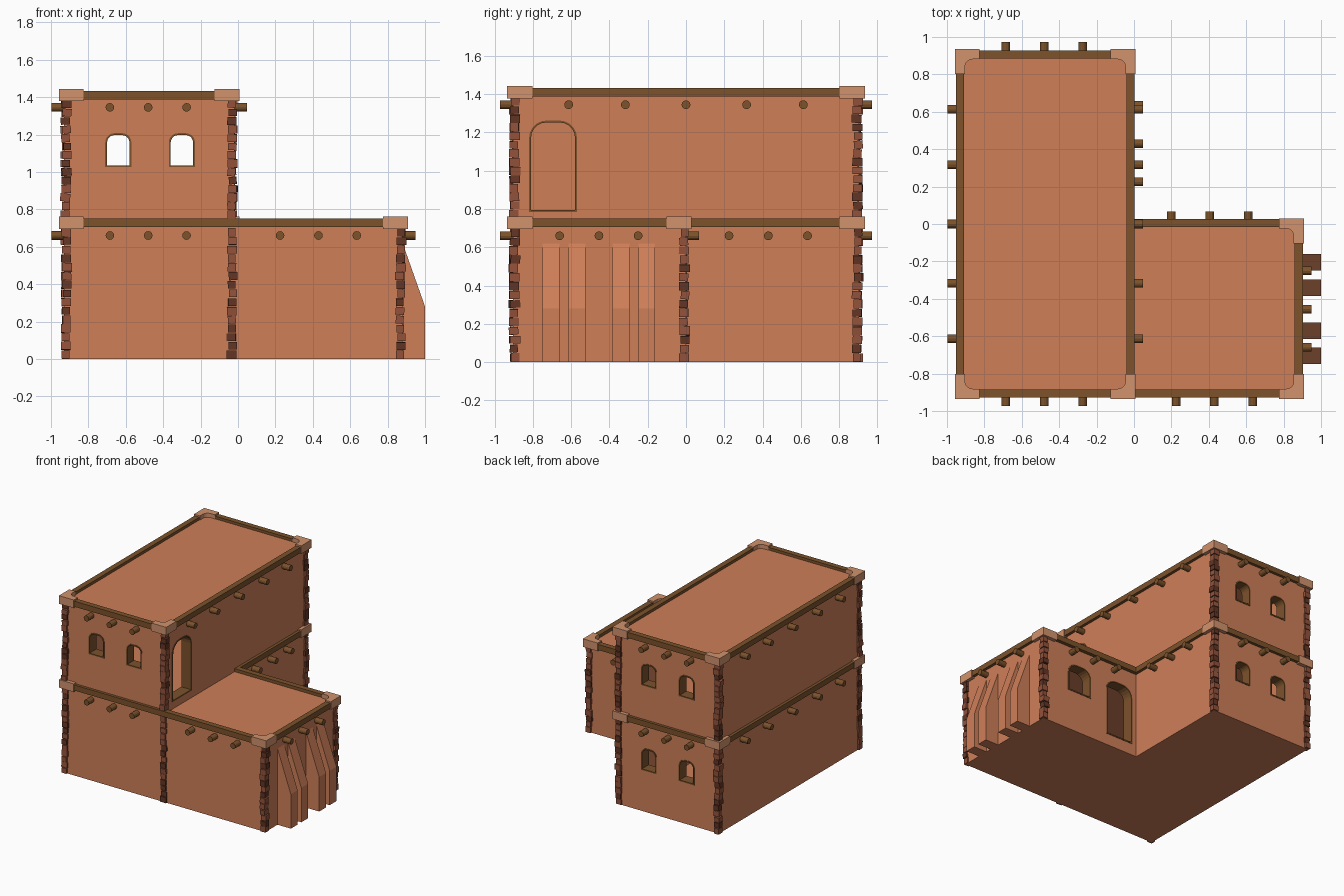
import bpy, bmesh, math, random
from mathutils import Matrix, Vector

if "Cube" in bpy.data.objects:
    bpy.data.objects.remove(bpy.data.objects["Cube"])

random.seed(4)


def mat(name, c):
    m = bpy.data.materials.new(name)
    m.diffuse_color = (*c, 1)
    m.use_nodes = True
    m.node_tree.nodes["Principled BSDF"].inputs["Base Color"].default_value = m.diffuse_color
    return m


ADOBE = mat("adobe clay", (0.62, 0.21, 0.097))
PALE = mat("pale clay", (0.64, 0.29, 0.155))
WOOD = mat("wood", (0.20, 0.085, 0.024))
REDST = mat("red stone", (0.29, 0.085, 0.043))
DARKST = mat("dark stone", (0.125, 0.036, 0.018))

L, R, F, B = -0.93, -0.02, -0.905, 0.905      # main block walls
WR, WB = 0.88, 0.0                            # wing right and back walls
T = 0.08                                      # wall thickness
Z1, Z2 = 0.725, 1.41                          # roof heights


def finish(bm, name, *mats):
    bmesh.ops.recalc_face_normals(bm, faces=bm.faces)
    me = bpy.data.meshes.new(name)
    bm.to_mesh(me)
    bm.free()
    for m in mats:
        me.materials.append(m)
    ob = bpy.data.objects.new(name, me)
    bpy.context.collection.objects.link(ob)
    return ob


def place(axis, p, d):
    """2D profile point p at depth d along an axis."""
    return {'x': (d, p[0], p[1]), 'y': (p[0], d, p[1]), 'z': (p[0], p[1], d)}[axis]


def prism(bm, pts, axis, lo, hi):
    a = [bm.verts.new(place(axis, p, lo)) for p in pts]
    b = [bm.verts.new(place(axis, p, hi)) for p in pts]
    bm.faces.new(a)
    bm.faces.new(b[::-1])
    for i in range(len(pts)):
        j = (i + 1) % len(pts)
        bm.faces.new((a[i], b[i], b[j], a[j]))


def box(bm, x0, x1, y0, y1, z0, z1):
    prism(bm, [(x0, y0), (x1, y0), (x1, y1), (x0, y1)], 'z', z0, z1)


def solid(name, pts, axis, lo, hi, m):
    bm = bmesh.new()
    prism(bm, pts, axis, lo, hi)
    return finish(bm, name, m)


def cut(target, cutter):
    md = target.modifiers.new("cut", 'BOOLEAN')
    md.operation, md.solver, md.object = 'DIFFERENCE', 'EXACT', cutter
    bpy.context.view_layer.objects.active = target
    bpy.ops.object.modifier_apply(modifier=md.name)
    bpy.data.objects.remove(cutter)


def rect(x0, x1, y0, y1):
    return [(x0, y0), (x1, y0), (x1, y1), (x0, y1)]


def ell(t):
    return [(L + t, F + t), (WR - t, F + t), (WR - t, WB - t), (R - t, WB - t),
            (R - t, B - t), (L + t, B - t)]


# hollow storeys
lower = solid("lower_storey", ell(0), 'z', 0, Z1, ADOBE)
cut(lower, solid("room_cutter", ell(T), 'z', 0.04, Z1 - 0.05, ADOBE))
upper = solid("upper_storey", rect(L, R, F, B), 'z', Z1, Z2, ADOBE)
cut(upper, solid("room_cutter", rect(L + T, R - T, F + T, B - T), 'z', Z1 + 0.04, Z2 - 0.05, ADOBE))


def arch(c, w, z0, z1, r, inset=0.0):
    """Opening outline with a rounded head."""
    h, z0, z1, rr = w / 2 - inset, z0 + inset, z1 - inset, r - inset
    pts = [(c - h, z0), (c + h, z0)]
    for s, start in ((1, 0), (-1, 90)):
        for i in range(6):
            a = math.radians(start + 18 * i)
            pts.append((c + s * (h - rr) + rr * math.cos(a), z1 - rr + rr * math.sin(a)))
    return pts


def opening(name, target, axis, wall, out, c, w, z0, z1, r):
    """Cut a hole through the wall and line it with a wooden frame."""
    d0, d1 = wall + out * 0.004, wall - out * (T + 0.004)
    cut(target, solid("hole_cutter", arch(c, w, z0, z1, r), axis,
                      wall + out * 0.05, wall - out * (T + 0.05), ADOBE))
    bm = bmesh.new()
    loops = [[bm.verts.new(place(axis, p, d)) for p in arch(c, w, z0, z1, r, i)]
             for d, i in ((d0, 0), (d0, 0.01), (d1, 0.01), (d1, 0))]
    n = len(loops[0])
    for k in range(4):
        a, b = loops[k], loops[(k + 1) % 4]
        for i in range(n):
            j = (i + 1) % n
            bm.faces.new((a[i], a[j], b[j], b[i]))
    finish(bm, name, WOOD)


for x in (-0.64, -0.30):
    opening("front_window_frame", upper, 'y', F, -1, x, 0.14, 1.025, 1.207, 0.05)
    opening("back_window_frame", upper, 'y', B, 1, x, 0.14, 1.025, 1.207, 0.05)
    opening("back_lower_window_frame", lower, 'y', B, 1, x, 0.14, 0.335, 0.517, 0.05)
opening("upper_door_frame", upper, 'x', R, 1, -0.695, 0.25, 0.785, 1.262, 0.09)
opening("lower_door_frame", lower, 'y', WB, 1, 0.145, 0.25, 0.095, 0.572, 0.09)
opening("wing_window_frame", lower, 'y', WB, 1, 0.53, 0.22, 0.335, 0.572, 0.08)

# sloped buttresses on the wing
bm = bmesh.new()
for y in (-0.705, -0.57, -0.34, -0.205):
    prism(bm, [(WR - 0.03, 0), (1.0, 0), (1.0, 0.28), (WR, 0.62), (WR - 0.03, 0.62)],
          'y', y - 0.044, y + 0.044)
finish(bm, "buttresses", ADOBE)


# wooden roof edge rails
def rail(bm, axis, wall, out, a, b, z0, z1):
    lo, hi = sorted((wall + out * 0.023, wall - out * 0.021))
    if axis == 'x':
        box(bm, a, b, lo, hi, z0, z1)
    else:
        box(bm, lo, hi, a, b, z0, z1)


for name, z0, z1 in (("lower_roof_rails", 0.705, 0.75), ("upper_roof_rails", 1.387, 1.432)):
    bm = bmesh.new()
    rail(bm, 'x', B, 1, L, R, z0, z1)
    rail(bm, 'y', L, -1, F, B, z0, z1)
    if z0 < 1:
        rail(bm, 'x', F, -1, L, WR, z0, z1)
        rail(bm, 'y', WR, 1, F, WB, z0, z1)
        rail(bm, 'x', WB + 0.005, 1, R, WR, z0, z1)
        rail(bm, 'y', R, 1, WB, B, z0, z1)
    else:
        rail(bm, 'x', F, -1, L, R, z0, z1)
        rail(bm, 'y', R, 1, F, B, z0, z1)
    finish(bm, name, WOOD)

# pale L-shaped corner caps with a rounded inner corner
main = [(L, F, -1, -1), (L, B, -1, 1), (R, B, 1, 1)]
low_corners = main + [(WR, F, 1, -1), (WR, WB, 1, 1)]
top_corners = main + [(R, F, 1, -1)]


def cap(bm, x, y, sx, sy, z0, z1):
    a, t, r = 0.133, 0.054, 0.04
    pts = [(0, 0), (a, 0), (a, t)]
    for i in range(5):
        g = math.radians(270 - 22.5 * i)
        pts.append((t + r + r * math.cos(g), t + r + r * math.sin(g)))
    pts += [(t, a), (0, a)]
    ox, oy = x + sx * 0.028, y + sy * 0.03
    prism(bm, [(ox - sx * u, oy - sy * v) for u, v in pts], 'z', z0, z1)


for name, corners, z0 in (("lower_corner_caps", low_corners, 0.695),
                          ("upper_corner_caps", top_corners, 1.378)):
    bm = bmesh.new()
    for c in corners:
        cap(bm, *c, z0, z0 + 0.066)
    finish(bm, name, PALE)


# uneven corner stones
def stones(bm, x, y, sx, sy, z0, z1, n=15):
    step = (z1 - z0) / n
    for i in range(n):
        s = (0.046 + random.uniform(-0.006, 0.008), 0.046 + random.uniform(-0.006, 0.008),
             step * random.uniform(0.82, 1.0))
        pos = Vector((x - sx * 0.011 + random.uniform(-0.005, 0.005),
                      y - sy * 0.009 + random.uniform(-0.005, 0.005), z0 + step * (i + 0.5)))
        rot = Matrix.Rotation(random.uniform(-0.1, 0.1), 4, random.choice('XYZ'))
        if i == 0:
            rot = Matrix.Identity(4)
        vs = bmesh.ops.create_cube(bm, size=1, matrix=Matrix.Translation(pos) @ rot
                                   @ Matrix.Diagonal((*s, 1)))['verts']
        k = 1 if random.random() < 0.4 else 0
        for f in {f for v in vs for f in v.link_faces}:
            f.material_index = k


bm = bmesh.new()
for c in low_corners + [(R, F, 1, -1)]:
    stones(bm, *c, 0.0, 0.7)
for c in top_corners:
    stones(bm, *c, 0.75, 1.385, 14)
finish(bm, "corner_stones", REDST, DARKST)


# round beam ends poking out of the walls
def beam(bm, axis, wall, out, c, z):
    pts = [(c + 0.023 * math.cos(k * math.pi / 6), z + 0.023 * math.sin(k * math.pi / 6))
           for k in range(12)]
    prism(bm, pts, axis, wall - out * 0.03, wall + out * 0.068)


bm = bmesh.new()
HI, LO = 1.345, 0.66
for z in (HI, LO):
    for x in (-0.685, -0.48, -0.275):
        beam(bm, 'y', F, -1, x, z)
        beam(bm, 'y', B, 1, x, z)
    for y in (-0.613, -0.317, 0, 0.317, 0.613):
        beam(bm, 'x', L, -1, y, z)
        if z == HI:
            beam(bm, 'x', R, 1, y, z)
for d in (0, 0.205, 0.41):
    beam(bm, 'y', F, -1, 0.225 + d, LO)
    beam(bm, 'y', WB, 1, 0.2 + d, LO)
    beam(bm, 'x', WR, 1, -0.66 + d, LO)
    beam(bm, 'x', R, 1, 0.225 + d, LO)
finish(bm, "beam_ends", WOOD)
